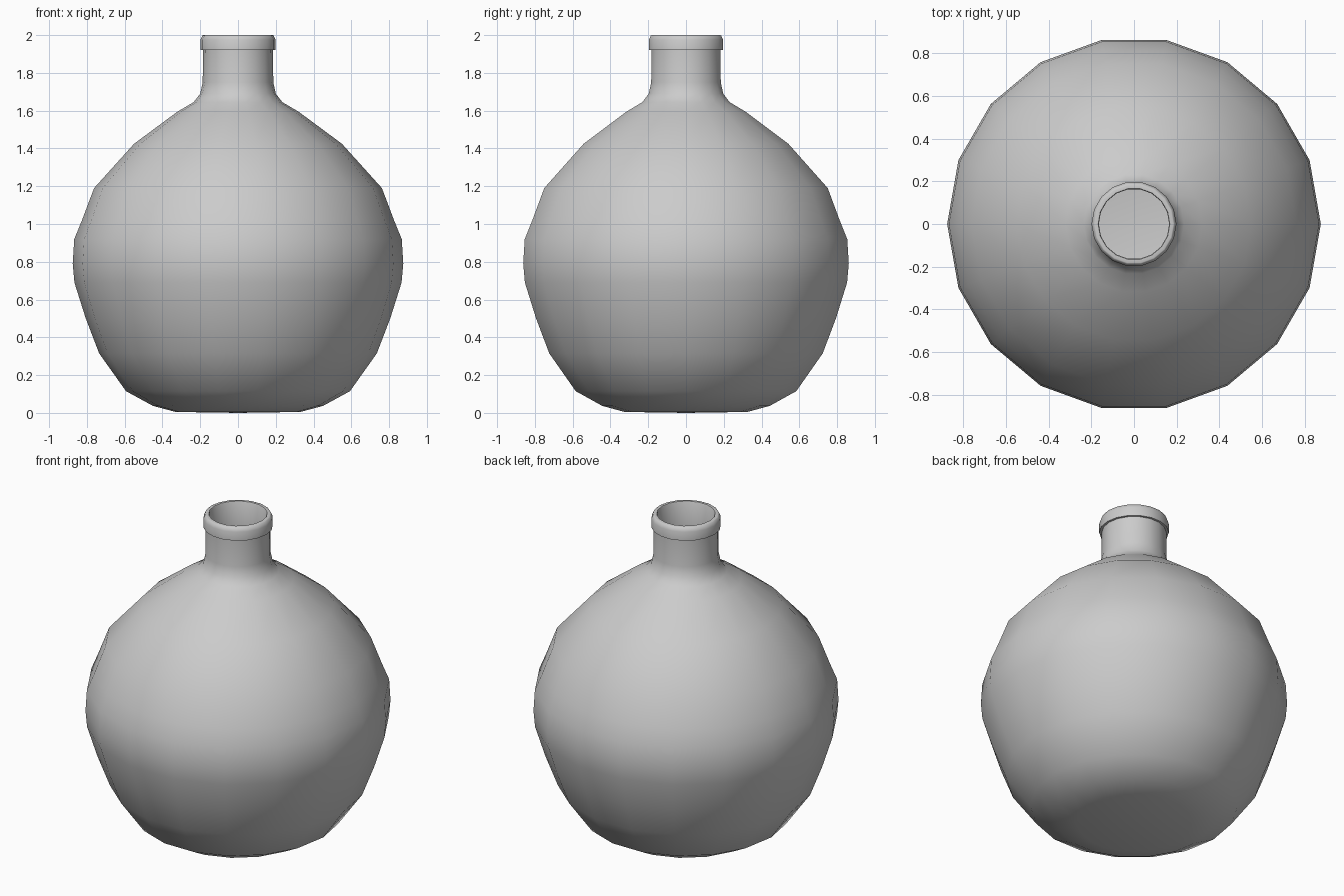
import bpy, bmesh, math

if "Cube" in bpy.data.objects:
    bpy.data.objects.remove(bpy.data.objects["Cube"])

SIDES = 18

def lathe(name, profile, sharp_angle):
    """Revolve an (r, z) profile around z; points with r = 0 become poles."""
    bm = bmesh.new()
    rings = []
    for r, z in profile:
        if r == 0:
            rings.append([bm.verts.new((0, 0, z))] * SIDES)
        else:
            rings.append([bm.verts.new((r * math.cos(2 * math.pi * i / SIDES),
                                        r * math.sin(2 * math.pi * i / SIDES), z))
                          for i in range(SIDES)])
    for a, b in zip(rings, rings[1:]):
        for i in range(SIDES):
            j = (i + 1) % SIDES
            bm.faces.new(list(dict.fromkeys((a[i], a[j], b[j], b[i]))))
    bmesh.ops.recalc_face_normals(bm, faces=bm.faces)
    mesh = bpy.data.meshes.new(name)
    bm.to_mesh(mesh)
    bm.free()
    obj = bpy.data.objects.new(name, mesh)
    bpy.context.collection.objects.link(obj)
    bpy.context.view_layer.objects.active = obj
    obj.select_set(True)
    bpy.ops.object.shade_smooth_by_angle(angle=math.radians(sharp_angle))
    obj.select_set(False)
    return obj

# Outer wall, base to neck
outer = [(0, 0), (0.33, 0.005), (0.45, 0.037), (0.593, 0.115), (0.735, 0.315),
         (0.806, 0.50), (0.866, 0.69), (0.875, 0.79), (0.867, 0.92), (0.826, 1.02),
         (0.762, 1.19), (0.55, 1.425), (0.32, 1.595), (0.235, 1.645),
         (0.20, 1.69), (0.187, 1.75), (0.185, 1.92)]

# Rolled lip around the mouth
lip = [(0.199, 1.92), (0.199, 1.975), (0.189, 1.998), (0.184, 2.0),
       (0.168, 2.0), (0.165, 1.995)]

# Inner wall, thin offset of the outer one
inner = [(0.165, 1.75), (0.18, 1.68), (0.22, 1.63), (0.53, 1.41), (0.742, 1.18),
         (0.847, 0.91), (0.855, 0.79), (0.846, 0.69), (0.715, 0.32),
         (0.58, 0.13), (0.44, 0.057), (0.33, 0.025), (0, 0.02)]

lathe("round_bottle", outer + lip + inner, 50)
